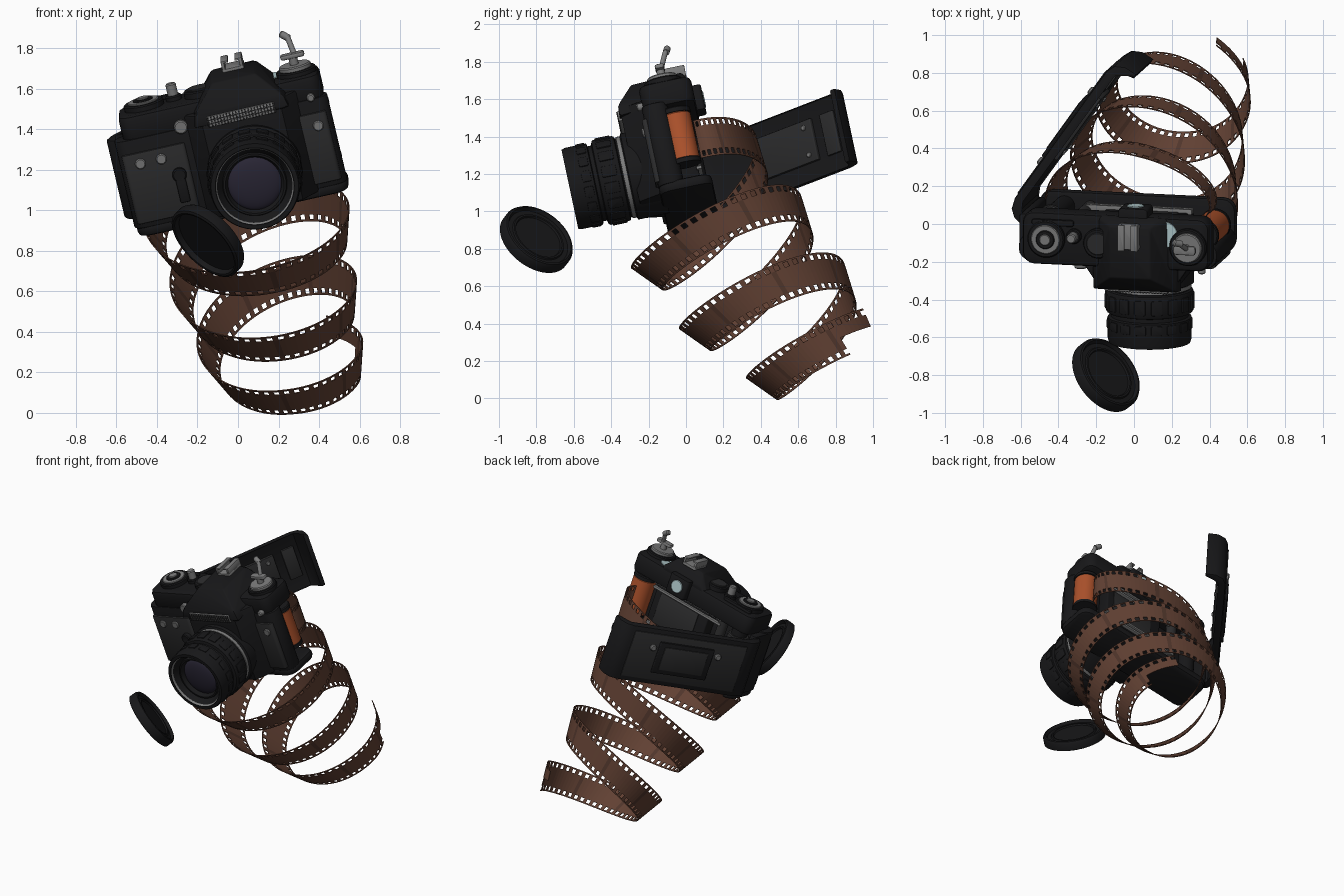
import bpy, bmesh, math
from mathutils import Matrix, Vector

if "Cube" in bpy.data.objects:
    bpy.data.objects.remove(bpy.data.objects["Cube"])

def material(name, c):
    m = bpy.data.materials.new(name)
    m.diffuse_color = (*c, 1)
    m.use_nodes = True
    m.node_tree.nodes["Principled BSDF"].inputs["Base Color"].default_value = m.diffuse_color
    return m

BLACK = material("black", (.009, .009, .01))
LEATHER = material("leather", (.025, .025, .026))
METAL = material("metal", (.2, .2, .2))
GLASS = material("glass", (.022, .019, .035))
CYAN = material("eyepiece_glass", (.45, .6, .62))
ORANGE = material("cassette_orange", (.42, .085, .025))
FILM = material("film_brown", (.12, .052, .033))
FILM_DARK = material("film_frame_line", (.08, .036, .024))

# Camera frame: tilted down towards the front and rolled sideways
CAM = (Matrix.Translation((-.052, -.03, 1.296)) @ Matrix.Rotation(math.radians(12), 4, 'X')
       @ Matrix.Rotation(math.radians(-13), 4, 'Y'))
# Door frame: hinged at the left end of the body, swung open
DOOR = CAM @ Matrix.Translation((-.53, .06, 0)) @ Matrix.Rotation(math.radians(55), 4, 'Z')

def finish(name, bm, mats, frame):
    bmesh.ops.recalc_face_normals(bm, faces=bm.faces)
    me = bpy.data.meshes.new(name)
    bm.to_mesh(me)
    bm.free()
    for m in mats:
        me.materials.append(m)
    ob = bpy.data.objects.new(name, me)
    bpy.context.collection.objects.link(ob)
    ob.matrix_world = frame
    return ob

def prism(name, pts, z0, z1, mat=BLACK, bevel=.012, frame=CAM):
    """Plan outline extruded along z with rounded rims"""
    bm = bmesh.new()
    lo = [bm.verts.new((x, y, z0)) for x, y in pts]
    hi = [bm.verts.new((x, y, z1)) for x, y in pts]
    n = len(pts)
    caps = [bm.faces.new(lo[::-1]), bm.faces.new(hi)]
    for i in range(n):
        bm.faces.new((lo[i], lo[(i + 1) % n], hi[(i + 1) % n], hi[i]))
    if bevel:
        rim = list({e for f in caps for e in f.edges})
        bmesh.ops.bevel(bm, geom=rim, offset=bevel, segments=2, profile=.5, affect='EDGES')
    return finish(name, bm, [mat], frame)

def slab(name, x0, x1, y0, y1, z0, z1, r=.02, mat=BLACK, bevel=.008, frame=CAM):
    """Rounded rectangle plan, extruded"""
    pts = []
    for cx, cy, a0 in ((x1 - r, y1 - r, 0), (x0 + r, y1 - r, 90), (x0 + r, y0 + r, 180), (x1 - r, y0 + r, 270)):
        for k in range(5):
            a = math.radians(a0 + 22.5 * k)
            pts.append((cx + r * math.cos(a), cy + r * math.sin(a)))
    return prism(name, pts, z0, z1, mat, bevel, frame)

def lathe(name, prof, loc, axis=(0, 0, 1), mat=BLACK, frame=CAM, n=48):
    """Spin a (radius, height) profile around an axis"""
    bm = bmesh.new()
    rings = []
    for r, h in prof:
        if r < 1e-5:
            rings.append([bm.verts.new((0, 0, h))] * n)
        else:
            rings.append([bm.verts.new((r * math.cos(2 * math.pi * i / n), r * math.sin(2 * math.pi * i / n), h))
                          for i in range(n)])
    for a, b in zip(rings, rings[1:]):
        for i in range(n):
            j = (i + 1) % n
            vs = list(dict.fromkeys((a[i], a[j], b[j], b[i])))
            if len(vs) > 2:
                bm.faces.new(vs)
    q = Vector(axis).to_track_quat('Z', 'Y').to_matrix().to_4x4()
    bm.transform(Matrix.Translation(loc) @ q)
    return finish(name, bm, [mat], frame)

def disc(name, r, h, loc, axis=(0, 0, 1), mat=BLACK, n=32, frame=CAM):
    b = min(.006, h * .3)
    return lathe(name, [(0, 0), (r, 0), (r, h - b), (r - b, h), (0, h)], loc, axis, mat, frame, n)

FRONT = (0, -1, 0)
LX, LZ = .12, -.08

# Body shell, plates and front block
slab("body_shell", -.53, .547, -.15, -.01, -.26, .19, .06)
slab("bottom_plate", -.52, .547, -.15, .14, -.305, -.245, .07, bevel=.02)
slab("top_plate", -.485, .53, -.145, .14, .165, .305, .06, bevel=.025)
prism("mount_block", [(LX - .3, -.12), (LX - .2, -.265), (LX + .2, -.265), (LX + .3, -.12)], -.275, .25)
bm = bmesh.new()
for sx in (-1, 1):
    for w, y, z in ((.24, -.275, .2), (.24, .13, .24), (.225, -.27, .265), (.11, -.18, .385), (.11, .1, .395), (.15, .14, .31)):
        bm.verts.new((LX + sx * w, y, z))
bmesh.ops.convex_hull(bm, input=bm.verts)
bmesh.ops.bevel(bm, geom=bm.edges[:], offset=.008, segments=2, profile=.5, affect='EDGES')
finish("prism_hump", bm, [BLACK], CAM)

# Leather panels
slab("left_leather", -.51, -.19, -.163, -.12, -.235, .12, .02, LEATHER)
slab("right_leather", .37, .525, -.163, -.12, -.235, .12, .02, LEATHER)

# Light meter window with fine grid
slab("meter_window", LX - .17, LX + .17, -.282, -.26, .19, .245, .005, METAL, .003)
for i in range(22):
    x = LX - .165 + i * .0157
    slab("meter_rib", x - .003, x + .003, -.287, -.27, .192, .243, .001, LEATHER, 0)
for z in (.208, .226):
    slab("meter_bar", LX - .168, LX + .168, -.287, -.27, z - .002, z + .002, .001, LEATHER, 0)

# Lens barrel with stepped rings, glass and ribs
lathe("lens_barrel", [(0, .12), (.235, .12), (.235, .29), (.215, .3), (.215, .325), (.228, .33), (.232, .34),
                      (.232, .44), (.225, .45), (.205, .455), (.205, .475), (.222, .48), (.222, .595), (.216, .615),
                      (.195, .615), (.185, .6), (.16, .56), (.155, .575), (.145, .575), (.13, .54), (0, .54)],
      (LX, 0, LZ), FRONT, n=64)
lathe("lens_silver_ring", [(.2, .295), (.222, .297), (.222, .318), (.2, .32)], (LX, 0, LZ), FRONT, METAL, n=64)
lathe("lens_inner_ring", [(.185, .598), (.188, .606), (.192, .614)], (LX, 0, LZ), FRONT, METAL)
lathe("lens_glass", [(.135, .54)] + [(.135 * math.cos(a * .157), .54 + .035 * math.sin(a * .157)) for a in range(1, 10)] + [(0, .575)],
      (LX, 0, LZ), FRONT, GLASS)
for d0, d1, r in ((.35, .43, .232), (.49, .54, .221)):
    for i in range(16):
        rot = Matrix.Translation((LX, 0, LZ)) @ Matrix.Rotation(i * math.pi / 8, 4, 'Y')
        slab("focus_rib", -.03, .03, -d1, -d0, r - .02, r + .005, .008, BLACK, .003, CAM @ rot)

# Front studs, timer lever and lugs
for x, z in ((-.426, .065), (-.32, .065), (.473, .055)):
    disc("front_stud", .026, .015, (x, -.16, z), FRONT, METAL)
for x, z, r in ((-.19, .2, .034), (.468, .2, .02)):
    disc("front_socket", r, .035, (x, -.14, z), FRONT, METAL)
disc("timer_pivot", .035, .035, (-.25, -.16, -.03), FRONT)
slab("timer_lever", -.275, -.225, -.195, -.17, -.17, -.02, .01)

# Top controls
disc("wind_dial", .1, .035, (-.35, 0, .3))
disc("wind_dial_rim", .078, .012, (-.35, 0, .33), mat=METAL)
disc("wind_dial_hub", .05, .015, (-.35, 0, .335))
disc("wind_dial_cap", .03, .012, (-.35, 0, .345), mat=METAL)
slab("wind_lever", -.43, -.2, .07, .105, .302, .325, .015)
disc("shutter_collar", .04, .03, (-.2, .02, .3))
disc("shutter_button", .026, .09, (-.2, .02, .3), mat=METAL)
disc("speed_dial", .08, .04, (-.066, -.01, .3))
disc("speed_dial_cap", .06, .012, (-.066, -.01, .335), mat=LEATHER)
disc("rewind_base", .1, .03, (.42, -.01, .3))
disc("rewind_knob", .08, .025, (.42, -.01, .327), mat=METAL)
disc("rewind_post", .022, .06, (.42, -.01, .35), mat=METAL)
slab("rewind_fork", .36, .48, -.035, .015, .385, .41, .015, METAL)
disc("rewind_crank", .014, .1, (.43, 0, .4), (-.15, .4, .85), METAL)
disc("crank_tip", .018, .05, (.42, .04, .475), (-.6, .2, .5), METAL)
disc("frame_counter", .07, .006, (.29, .05, .303), mat=CYAN)

# Hot shoe and eyepiece
slab("shoe_base", LX - .055, LX + .055, -.02, .12, .385, .405, .01, METAL, .003)
for s in (-1, 1):
    c = LX + s * .045
    slab("shoe_wall", c - .008, c + .008, -.02, .12, .4, .445, .003, METAL, .003)
    c -= s * .01
    slab("shoe_lip", c - .018, c + .018, -.02, .12, .436, .446, .003, METAL, .002)
slab("eyepiece", LX - .08, LX + .08, .1, .185, .18, .32, .02)
disc("eyepiece_lens", .045, .01, (LX, .18, .25), (0, 1, 0), CYAN)

# Film chamber: gate, shutter, rails and spools
slab("film_gate", LX - .25, LX + .2, -.02, .08, -.25, .18, .01)
slab("shutter_curtain", LX - .17, LX + .15, .07, .085, -.11, .11, .005, LEATHER, .003)
for z in (-.16, -.125, .125, .16):
    slab("film_rail", LX - .36, LX + .22, .07, .1, z - .008, z + .008, .004, METAL, .002)
disc("take_up_spool", .055, .43, (-.38, .06, -.25))
disc("take_up_gear", .075, .04, (-.38, .06, .08), mat=LEATHER)
disc("sprocket_roller", .035, .43, (-.24, .06, -.25), mat=LEATHER)
slab("left_end_wall", -.53, -.48, -.1, .1, -.26, .18, .02)
disc("film_cassette", .08, .26, (.46, .02, -.14), mat=ORANGE)
for z in (-.16, .12):
    disc("cassette_cap", .084, .03, (.46, .02, z))

# Open back door with curled ends, outer frame and inner pressure plate
prism("back_door", [(-.02, -.03), (-.01, .03), (.02, .07), (.08, .09), (.95, .09), (1.0, .07), (1.03, .02), (1.035, -.05),
                    (1.005, -.05), (.995, .01), (.96, .05), (.09, .055), (.04, .03), (.015, -.03)],
      -.245, .165, bevel=.012, frame=DOOR)
slab("door_leather", .1, .93, .08, .097, -.21, .13, .005, LEATHER, .004, DOOR)
slab("door_frame", .33, .73, .09, .112, -.15, .08, .006, BLACK, .005, DOOR)
slab("door_window", .37, .69, .1, .117, -.12, .05, .004, LEATHER, .004, DOOR)
slab("pressure_plate", .36, .78, .03, .06, -.15, .08, .006, LEATHER, .004, DOOR)
slab("door_spring", .84, .93, .035, .06, -.15, .08, .006, LEATHER, .004, DOOR)
for u in (.29, .77):
    disc("door_button", .022, .025, (u, .09, .03), (0, 1, 0), METAL, frame=DOOR)
for u in (.41, .73):
    for v in (-.11, .04):
        disc("plate_rivet", .014, .012, (u, .033, v), FRONT, METAL, frame=DOOR)

# Loose lens cap floating in front
lathe("lens_cap", [(0, .012), (.135, .012), (.14, .022), (.15, .022), (.155, .014), (.18, .014), (.19, .034), (.2, .03),
                   (.209, .015), (.209, -.03), (.197, -.036), (.187, -.034), (.18, -.008), (0, -.008)],
      (-.145, -.797, .853), (.6, .46, .6), BLACK, Matrix.Identity(4), 64)
parts = list(bpy.context.collection.objects)

# Film strip: tapering tilted helix, perforated on both edges
TILT = Matrix.Rotation(math.radians(36), 3, 'X') @ Matrix.Rotation(math.radians(-15), 3, 'Y')
E2, E1, DOWN = TILT.col[0].copy(), TILT.col[1].copy(), -TILT.col[2]
CAM_DOWN = -CAM.to_3x3().col[2]
ACROSS = (-.105, -.095, -.068, 0, .068, .095, .105)
COLS = 312
bm = bmesh.new()
rows = []
for j in range(COLS + 1):
    t = -.75 + j / 100
    a = 2 * math.pi * t
    out = -E1 * math.cos(a) + E2 * math.sin(a)
    p = Vector((.0775 + .085 * t, .155 + .283 * t, .905 - .311 * t))
    p += -E1 * (.45 - .03 * t) * math.cos(a) + E2 * (.472 - .05 * t) * math.sin(a)
    s = max(0, (-.5 - t) / .25)
    p += Vector((-.105, .195, .14)) * s * s
    if .4 < t < 2:
        p += Vector((0, -.055, -.035)) * math.sin(math.pi * (t - .4) / 1.6)
    p += Vector((-.09, -.01, .01)) * (max(0, t - 2.2) / .17) ** 2
    w = (DOWN - out * .33).normalized().lerp(CAM_DOWN, s).normalized()
    rows.append([bm.verts.new(p + w * v) for v in ACROSS])
for j in range(COLS):
    for k in range(6):
        hole = k in (1, 4) and j % 2
        tongue = j > COLS - 9 and k > 2
        if not hole and not tongue:
            f = bm.faces.new((rows[j][k], rows[j + 1][k], rows[j + 1][k + 1], rows[j][k + 1]))
            f.material_index = int(k in (2, 3) and j % 14 == 8)
film = finish("film_strip", bm, [FILM, FILM_DARK], Matrix.Identity(4))
mod = film.modifiers.new("thickness", 'SOLIDIFY')
mod.thickness = .005
mod.offset = 0

for ob in parts:
    ob.select_set(True)
bpy.context.view_layer.objects.active = parts[0]
bpy.ops.object.shade_smooth_by_angle(angle=math.radians(35))
